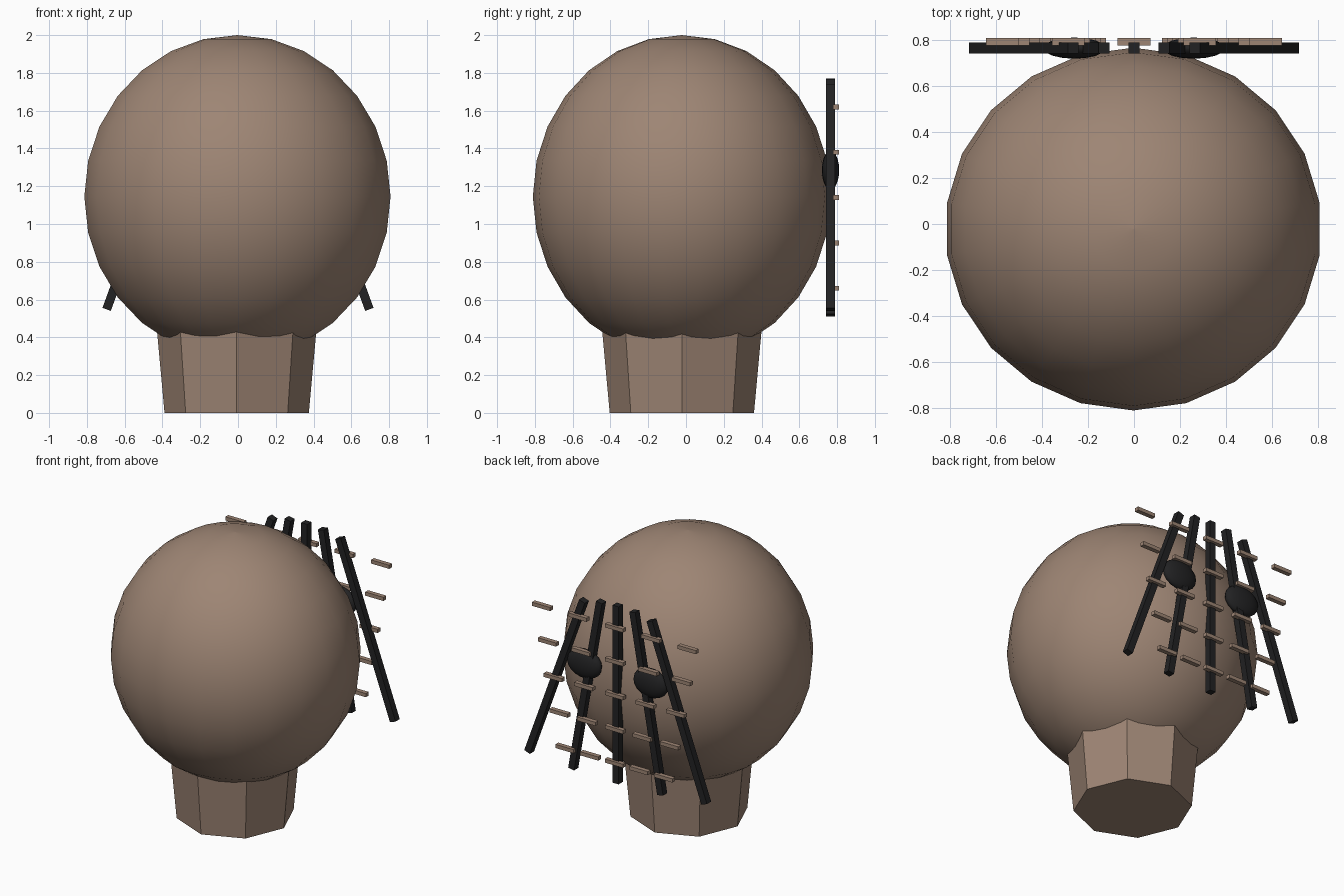
import bpy
import bmesh
from math import sin, cos, pi, radians

old = bpy.data.objects.get("Cube")
if old:
    bpy.data.objects.remove(old, do_unlink=True)


def make_material(name, rgb):
    mat = bpy.data.materials.new(name)
    mat.use_nodes = True
    color = (*rgb, 1.0)
    mat.diffuse_color = color
    mat.node_tree.nodes["Principled BSDF"].inputs["Base Color"].default_value = color
    return mat


BROWN = make_material("warm brown", (0.34, 0.235, 0.175))
BLACK = make_material("soft black", (0.016, 0.016, 0.017))


def finish(name, bm, mat, location, smooth=False):
    bmesh.ops.recalc_face_normals(bm, faces=bm.faces[:])
    for face in bm.faces:
        face.smooth = smooth
    mesh = bpy.data.meshes.new(name)
    bm.to_mesh(mesh)
    bm.free()
    mesh.materials.append(mat)
    obj = bpy.data.objects.new(name, mesh)
    obj.location = location
    bpy.context.collection.objects.link(obj)
    return obj


def lathe(name, profile, sides, scale, location, mat, smooth=False):
    """Stack rings of (radius, height), with one corner facing the front."""
    bm = bmesh.new()
    rings = []
    for radius, height in profile:
        angles = [2 * pi * i / sides - pi / 2 for i in range(sides)]
        rings.append([bm.verts.new((radius * cos(a) * scale[0],
                                    radius * sin(a) * scale[1],
                                    height * scale[2])) for a in angles])
    for low, high in zip(rings, rings[1:]):
        for i in range(sides):
            j = (i + 1) % sides
            bm.faces.new((low[i], low[j], high[j], high[i]))
    bm.faces.new(rings[0])
    bm.faces.new(rings[-1])
    bmesh.ops.remove_doubles(bm, verts=bm.verts[:], dist=1e-5)
    return finish(name, bm, mat, location, smooth)


def ball(name, sides, rows, scale, location, mat):
    profile = [(max(sin(pi * i / rows), 1e-4), -cos(pi * i / rows))
               for i in range(rows + 1)]
    return lathe(name, profile, sides, scale, location, mat, True)


def box(name, size, location, mat, tilt=0.0):
    bm = bmesh.new()
    bmesh.ops.create_cube(bm, size=1.0)
    bmesh.ops.scale(bm, vec=size, verts=bm.verts[:])
    obj = finish(name, bm, mat, location)
    obj.rotation_euler.y = tilt
    return obj


# Rounded head on a tapered eight-sided neck
CENTER_Y = -0.022
ball("head", 22, 14, (0.819, 0.789, 0.855), (-0.003, CENTER_Y, 1.145), BROWN)
lathe("neck", [(0.382, 0), (0.437, 0.6)], 8, (1, 1, 1),
      (-0.007, CENTER_Y, 0), BROWN)

# Fan of dark bars behind the head
MID_Z = 1.14
for i in range(-2, 3):
    box(f"back_bar_{i + 3}", (0.047, 0.047, 1.26), (0.24 * i, 0.766, MID_Z),
        BLACK, tilt=radians(-10 * i))

# Rows of short rungs, closer together toward the bottom
for row in range(-2, 3):
    spacing = 0.24 + 0.023 * row
    for i in range(-2, 3):
        box(f"rung_{row + 3}_{i + 3}", (0.143, 0.032, 0.026),
            (spacing * i, 0.793, MID_Z + 0.24 * row), BROWN)

# Pair of flattened dark pads
for side, label in ((1, "left"), (-1, "right")):
    ball(f"{label}_pad", 16, 10, (0.135, 0.046, 0.103),
         (0.26 * side, 0.765, 1.285), BLACK)
